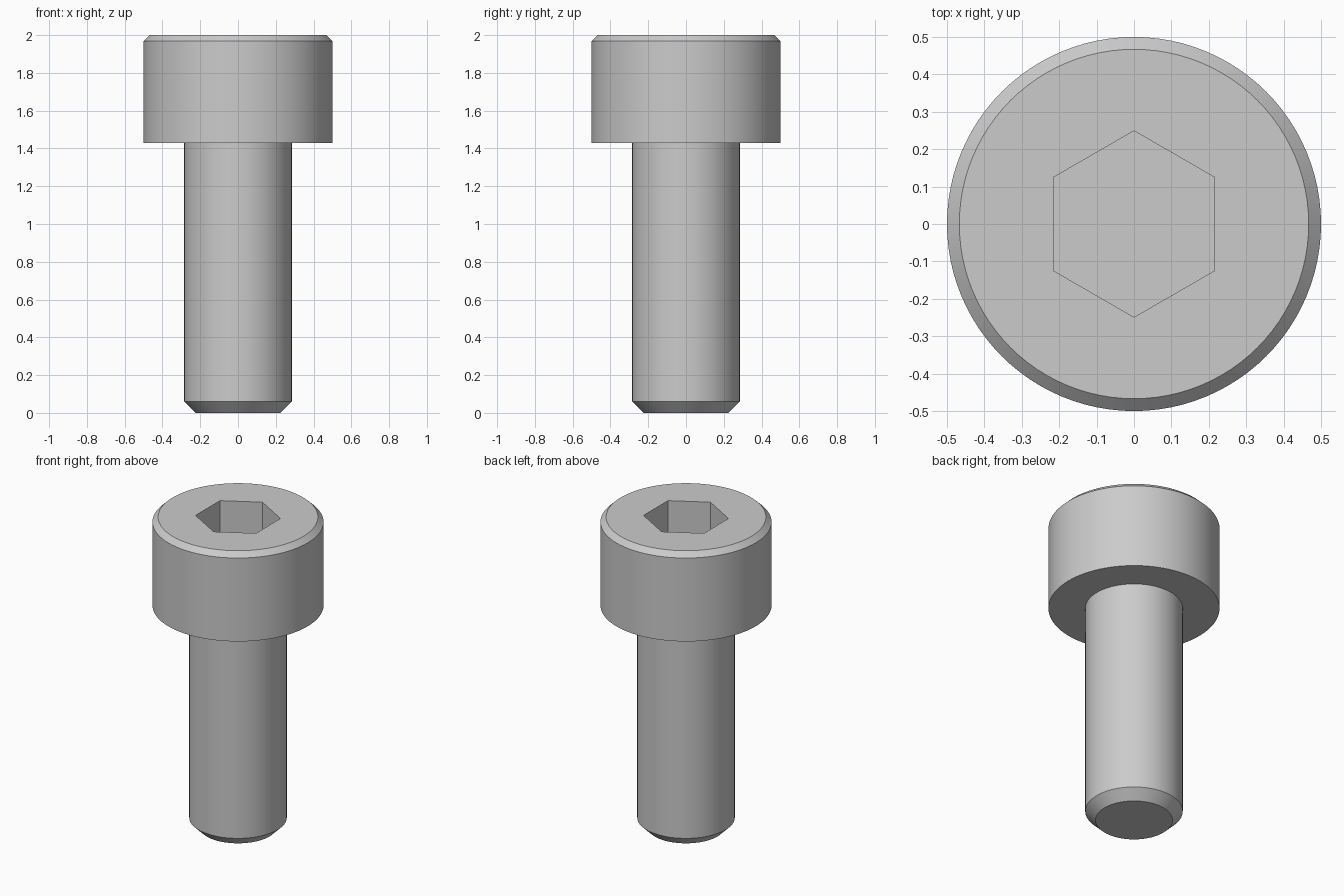
import bpy, bmesh, math

if "Cube" in bpy.data.objects:
    bpy.data.objects.remove(bpy.data.objects["Cube"])

SEGMENTS = 96


def prism(name, rings, sides, start=0.0):
    """Closed solid of revolution from (radius, z) rings, bottom to top."""
    bm = bmesh.new()
    loops = []
    for r, z in rings:
        angles = [start + 2 * math.pi * i / sides for i in range(sides)]
        loops.append([bm.verts.new((r * math.cos(a), r * math.sin(a), z)) for a in angles])
    for low, high in zip(loops, loops[1:]):
        for i in range(sides):
            j = (i + 1) % sides
            bm.faces.new((low[i], low[j], high[j], high[i]))
    bm.faces.new(loops[0][::-1])
    bm.faces.new(loops[-1])
    mesh = bpy.data.meshes.new(name)
    bm.to_mesh(mesh)
    bm.free()
    obj = bpy.data.objects.new(name, mesh)
    bpy.context.collection.objects.link(obj)
    return obj


# Screw body: chamfered tip, plain shank, cylindrical head with chamfered rim
screw = prism("cap_screw", [
    (0.225, 0.0), (0.285, 0.06), (0.285, 1.43),
    (0.5, 1.43), (0.5, 1.968), (0.467, 2.0),
], SEGMENTS)

# Hexagonal drive socket, corners pointing along y
socket = prism("socket_cutter", [(0.249, 1.714), (0.249, 2.1)], 6, math.pi / 2)
socket.hide_render = True

cut = screw.modifiers.new("socket", 'BOOLEAN')
cut.operation = 'DIFFERENCE'
cut.solver = 'EXACT'
cut.object = socket

bpy.ops.object.select_all(action='DESELECT')
screw.select_set(True)
bpy.context.view_layer.objects.active = screw
bpy.ops.object.modifier_apply(modifier=cut.name)
bpy.data.objects.remove(socket)

# Smooth round walls, crisp chamfers and socket
bpy.ops.object.shade_smooth_by_angle(angle=math.radians(30))
